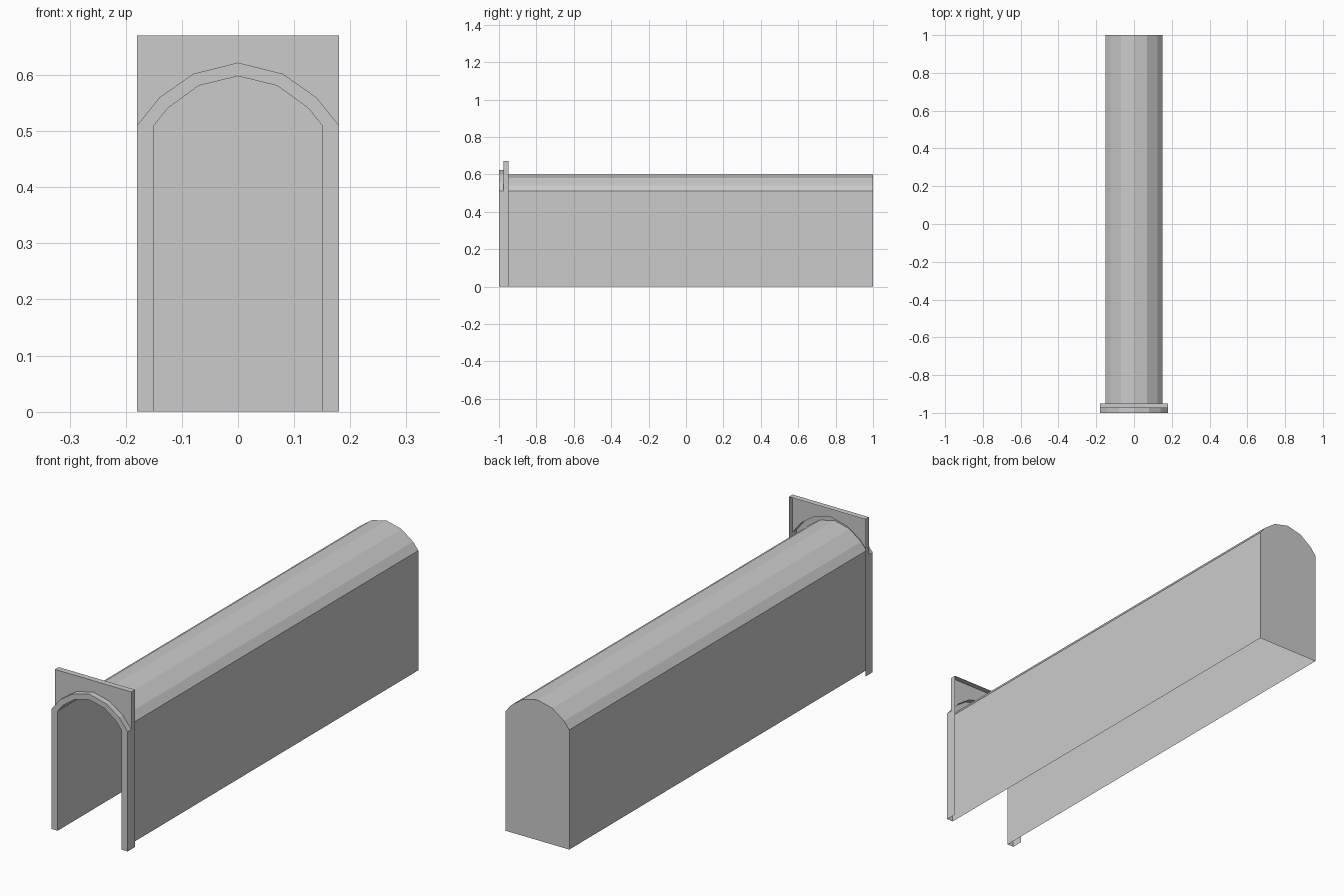
import bpy

cube = bpy.data.objects.get("Cube")
if cube:
    bpy.data.objects.remove(cube, do_unlink=True)

grey = bpy.data.materials.new("concrete grey")
grey.use_nodes = True
colour = (0.6, 0.6, 0.6, 1.0)
grey.diffuse_color = colour
grey.node_tree.nodes["Principled BSDF"].inputs["Base Color"].default_value = colour

# Depths along the tunnel and the portal height
FRONT, PLATE, PLATE_BACK, BACK = -1.0, -0.975, -0.95, 1.0
SPRING, PLATE_TOP = 0.51, 0.67


def mirrored(half):
    """Full outline from its left half, whose last point is the crown."""
    return half + [(-x, z) for x, z in reversed(half) if x != 0]


def at(outline, y):
    return [(x, y, z) for x, z in outline]


def make(name, verts, faces):
    mesh = bpy.data.meshes.new(name)
    mesh.from_pydata(verts, [], faces)
    mesh.materials.append(grey)
    obj = bpy.data.objects.new(name, mesh)
    bpy.context.collection.objects.link(obj)
    return obj


def strip(name, a, b):
    """Band of quads between two paths of equal length."""
    n = len(a)
    make(name, a + b, [(i, i + 1, n + i + 1, n + i) for i in range(n - 1)])


inner = mirrored([(-0.15, 0), (-0.15, SPRING), (-0.125, 0.541), (-0.07, 0.581), (0, 0.598)])
outer = mirrored([(-0.18, 0), (-0.18, SPRING), (-0.14, 0.56), (-0.08, 0.602), (0, 0.622)])
plate = mirrored([(-0.18, 0), (-0.18, PLATE_TOP)])
crown = outer[1:-1]

# Vaulted tunnel, open at the front and underneath, closed at the back
strip("tunnel_shell", at(inner, FRONT), at(inner, BACK))
make("tunnel_end_wall", at(inner, BACK), [tuple(range(len(inner)))])

# Raised arch surround
strip("arch_face", at(inner, FRONT), at(outer, FRONT))
strip("arch_rim", at(outer, FRONT), at(outer, PLATE))

# Square headwall behind the arch, hollow at the back
strip("headwall_face", at(crown, PLATE), [(x, PLATE, PLATE_TOP) for x, z in crown])
strip("headwall_edge", at(plate, PLATE), at(plate, PLATE_BACK))
